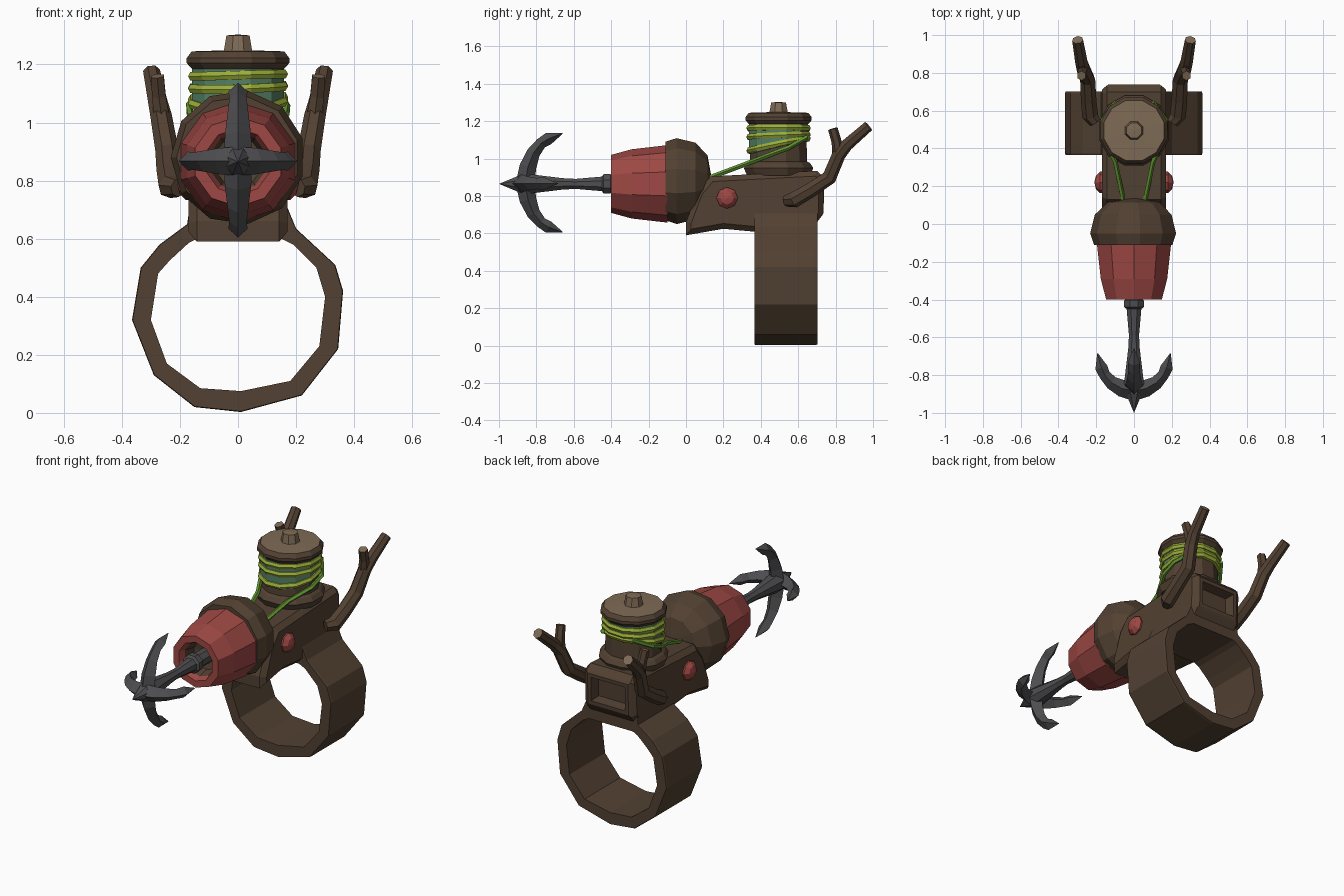
import bpy, bmesh, math
from mathutils import Vector

if "Cube" in bpy.data.objects:
    bpy.data.objects.remove(bpy.data.objects["Cube"])


def mat(name, r, g, b):
    m = bpy.data.materials.new(name)
    m.diffuse_color = (r, g, b, 1)
    m.use_nodes = True
    m.node_tree.nodes["Principled BSDF"].inputs["Base Color"].default_value = m.diffuse_color
    return m


WOOD = mat("dark wood", 0.085, 0.053, 0.032)
TAN = mat("cut wood", 0.21, 0.145, 0.09)
RED = mat("nut red", 0.34, 0.065, 0.058)
IRON = mat("dark iron", 0.075, 0.075, 0.08)
LIME = mat("lime cord", 0.33, 0.42, 0.04)
TEAL = mat("teal cord", 0.09, 0.22, 0.13)
GREEN = mat("green line", 0.12, 0.30, 0.03)


def finish(name, bm, *mats):
    bmesh.ops.remove_doubles(bm, verts=bm.verts, dist=1e-5)
    bmesh.ops.recalc_face_normals(bm, faces=bm.faces)
    me = bpy.data.meshes.new(name)
    bm.to_mesh(me)
    bm.free()
    for m in mats:
        me.materials.append(m)
    ob = bpy.data.objects.new(name, me)
    bpy.context.collection.objects.link(ob)
    return ob


def skin(bm, rings, closed=False, idx=None):
    """Join rings of points with quads."""
    rows = [[bm.verts.new(p) for p in ring] for ring in rings]
    n = len(rows[0])
    for i in range(len(rows) if closed else len(rows) - 1):
        a, b = rows[i], rows[(i + 1) % len(rows)]
        for j in range(n):
            k = (j + 1) % n
            f = bm.faces.new((a[j], a[k], b[k], b[j]))
            f.material_index = idx[i] if idx else 0
    return rows


def lathe(name, profile, n, centre, axis, mats, idx=None, closed=False, phase=0.5):
    """Revolve (radius, height) points about the y or z axis."""
    cx, cy, cz = centre
    rings = []
    for r, h in profile:
        ring = []
        for j in range(n):
            a = math.tau * (j + phase) / n
            u, v = r * math.cos(a), r * math.sin(a)
            ring.append((cx + u, cy + v, cz + h) if axis == "z" else (cx + u, cy + h, cz + v))
        rings.append(ring)
    bm = bmesh.new()
    skin(bm, rings, closed, idx)
    return finish(name, bm, *mats)


def tube(name, path, radii, n, ref, *mats):
    """Tapered tube along a path; the second material caps the far end."""
    pts = [Vector(p) for p in path]
    rings = []
    for i, p in enumerate(pts):
        t = (pts[min(i + 1, len(pts) - 1)] - pts[max(i - 1, 0)]).normalized()
        u = t.cross(Vector(ref)).normalized()
        v = t.cross(u)
        rings.append([p + radii[i] * (u * math.cos(math.tau * j / n) + v * math.sin(math.tau * j / n))
                      for j in range(n)])
    bm = bmesh.new()
    rows = skin(bm, rings)
    bm.faces.new(rows[0])
    bm.faces.new(rows[-1]).material_index = len(mats) - 1
    return finish(name, bm, *mats)


# Finger ring: uneven faceted band
outer = [(0.01, 0.003), (0.22, 0.06), (0.345, 0.22), (0.362, 0.42), (0.335, 0.51), (0.2, 0.635), (0.165, 0.72),
         (-0.165, 0.72), (-0.175, 0.65), (-0.27, 0.58), (-0.335, 0.50), (-0.365, 0.32), (-0.29, 0.13), (-0.15, 0.02)]
inner = [(0.01, 0.075), (0.18, 0.11), (0.28, 0.23), (0.30, 0.40), (0.27, 0.50), (0.19, 0.58), (0.15, 0.60),
         (-0.14, 0.60), (-0.17, 0.585), (-0.235, 0.525), (-0.275, 0.48), (-0.30, 0.32), (-0.245, 0.17), (-0.13, 0.085)]
bm = bmesh.new()
mid = [(a[0] * .96 + b[0] * .04, a[1] * .96 + b[1] * .04) for a, b in zip(outer, inner)]
skin(bm, [[(x, y, z) for x, z in loop] for loop, y in
          ((mid, 0.365), (outer, 0.375), (outer, 0.692), (mid, 0.702), (inner, 0.702), (inner, 0.365))], True)
finish("finger_ring", bm, WOOD)

# Body: bevelled side profile with a socket in the back
side = [(0.0, 0.59), (0.20, 0.625), (0.36, 0.61), (0.69, 0.645), (0.735, 0.70), (0.74, 0.90), (0.70, 0.935),
        (0.13, 0.905), (0.06, 0.82), (0.0, 0.66)]
bm = bmesh.new()
rows = skin(bm, [[(x, y, z) for y, z in side] for x in (-0.17, 0.17)])
for r in rows:
    bm.faces.new(r)
bmesh.ops.recalc_face_normals(bm, faces=bm.faces)
bmesh.ops.bevel(bm, geom=[e for e in bm.edges if abs(e.verts[0].co.x - e.verts[1].co.x) < 0.01],
                offset=0.028, segments=1, affect="EDGES")
back = max(bm.faces, key=lambda f: f.normal.y * f.calc_area() * (f.normal.y > 0.9))
bmesh.ops.bevel(bm, geom=list(back.edges), offset=0.008, segments=1, affect="EDGES")
bm.faces.ensure_lookup_table()
bm.normal_update()
back = max(bm.faces, key=lambda f: f.normal.y * f.calc_area() * (f.normal.y > 0.9))
bmesh.ops.inset_individual(bm, faces=[back], thickness=0.03)
bmesh.ops.inset_individual(bm, faces=[back], thickness=0.012, depth=-0.06)
finish("body", bm, WOOD)

# Nut barrel with a recessed muzzle, and its cap
lathe("nut_barrel", [(0, -0.28), (0.085, -0.30), (0.10, -0.365), (0.115, -0.40), (0.155, -0.40), (0.185, -0.29),
                     (0.207, -0.10), (0, -0.09)], 10, (0, 0, 0.865), "y", (RED, WOOD), [1, 1, 0, 0, 0, 0, 0])
lathe("nut_cap", [(0, -0.11), (0.212, -0.11), (0.232, -0.05), (0.207, 0.05), (0.14, 0.115), (0, 0.14)],
      11, (0, 0, 0.88), "y", (WOOD,))

# Grapple shaft, head and four hooks
lathe("grapple_shaft", [(0, -1.0), (0.045, -0.90), (0.058, -0.85), (0.033, -0.66), (0.029, -0.59), (0.042, -0.45),
                        (0.056, -0.44), (0.056, -0.405), (0.045, -0.395), (0.045, -0.28), (0, -0.28)],
      8, (0, 0, 0.865), "y", (IRON,))
hook = [(0.0, -0.86), (0.09, -0.845), (0.165, -0.815), (0.215, -0.775), (0.24, -0.735), (0.268, -0.66)]
for name, dx, dz, sc in (("top", 0, 1, 1), ("bottom", 0, -1, 0.97), ("right", 1, 0, 0.72), ("left", -1, 0, 0.72)):
    path = [(dx * d * sc, y - 0.025 * abs(dx), 0.867 + dz * d * sc) for d, y in hook]
    tube(name + "_hook", path, [0.05, 0.045, 0.036, 0.03, 0.033, 0.002], 4, (dz, 0, dx), IRON)

# Spool: base, barrel, lid and knob
C = (0, 0.495, 0)
lathe("spool_barrel", [(0, 0.91), (0.175, 0.91), (0.192, 0.95), (0.175, 0.975), (0.158, 0.985), (0.152, 1.19), (0, 1.19)],
      12, C, "z", (WOOD,))
lathe("spool_lid", [(0, 1.18), (0.16, 1.18), (0.183, 1.205), (0.183, 1.222), (0.165, 1.245), (0, 1.25)],
      12, C, "z", (WOOD, TAN), [0, 0, 0, 0, 1])
lathe("spool_knob", [(0, 1.23), (0.056, 1.23), (0.043, 1.30), (0, 1.303)], 8, C, "z", (TAN,))


def slant(ob, slope):
    for v in ob.data.vertices:
        v.co.z += slope(v.co)


# Wound cord: teal core with a slanting lower edge, lime coils
core = lathe("cord_core", [(0.14, 1.06), (0.164, 1.065), (0.164, 1.185), (0.14, 1.185)], 12, C, "z", (TEAL,), closed=True)
slant(core, lambda c: 0.25 * (c.y - 0.495) if c.z < 1.1 else 0)
for i, (z, tilt) in enumerate(((1.163, 0.0), (1.122, 0.04), (1.076, 0.2))):
    coil = lathe(f"cord_coil_{i + 1}", [(0.155, z - 0.015), (0.17, z - 0.015), (0.178, z), (0.17, z + 0.015),
                                        (0.155, z + 0.015)], 12, C, "z", (LIME,), closed=True)
    slant(coil, lambda c, t=tilt: t * (c.y - 0.495) + 0.004 * math.sin(9 * c.x))

for s, tag in ((1, "right"), (-1, "left")):
    # Line from the spool to the cap
    tube(tag + "_line", [(s * 0.05, 0.09, 0.885), (s * 0.10, 0.33, 0.975), (s * 0.165, 0.46, 1.025),
                         (s * 0.168, 0.55, 1.06), (s * 0.10, 0.645, 1.115)], [0.013] * 5, 5, (0, 0, 1), GREEN)
    # Forked branch handle
    tube(tag + "_branch", [(s * 0.205, 0.535, 0.775), (s * 0.232, 0.575, 0.78), (s * 0.24, 0.66, 0.83),
                           (s * 0.245, 0.765, 0.90), (s * 0.265, 0.815, 1.02), (s * 0.278, 0.86, 1.075),
                           (s * 0.298, 0.975, 1.175)],
         [0.032, 0.044, 0.042, 0.041, 0.038, 0.034, 0.030], 7, (1, 0, 0), WOOD, TAN)
    tube(tag + "_twig", [(s * 0.262, 0.815, 1.01), (s * 0.272, 0.805, 1.09), (s * 0.278, 0.785, 1.16)],
         [0.032, 0.027, 0.026], 6, (1, 0, 0), WOOD, TAN)
    # Red stud
    bm = bmesh.new()
    bmesh.ops.create_uvsphere(bm, u_segments=8, v_segments=5, radius=0.06)
    for v in bm.verts:
        v.co = (s * (0.165 + v.co.z * 0.75), 0.22 + v.co.x, 0.79 + v.co.y)
    finish(tag + "_stud", bm, RED)
